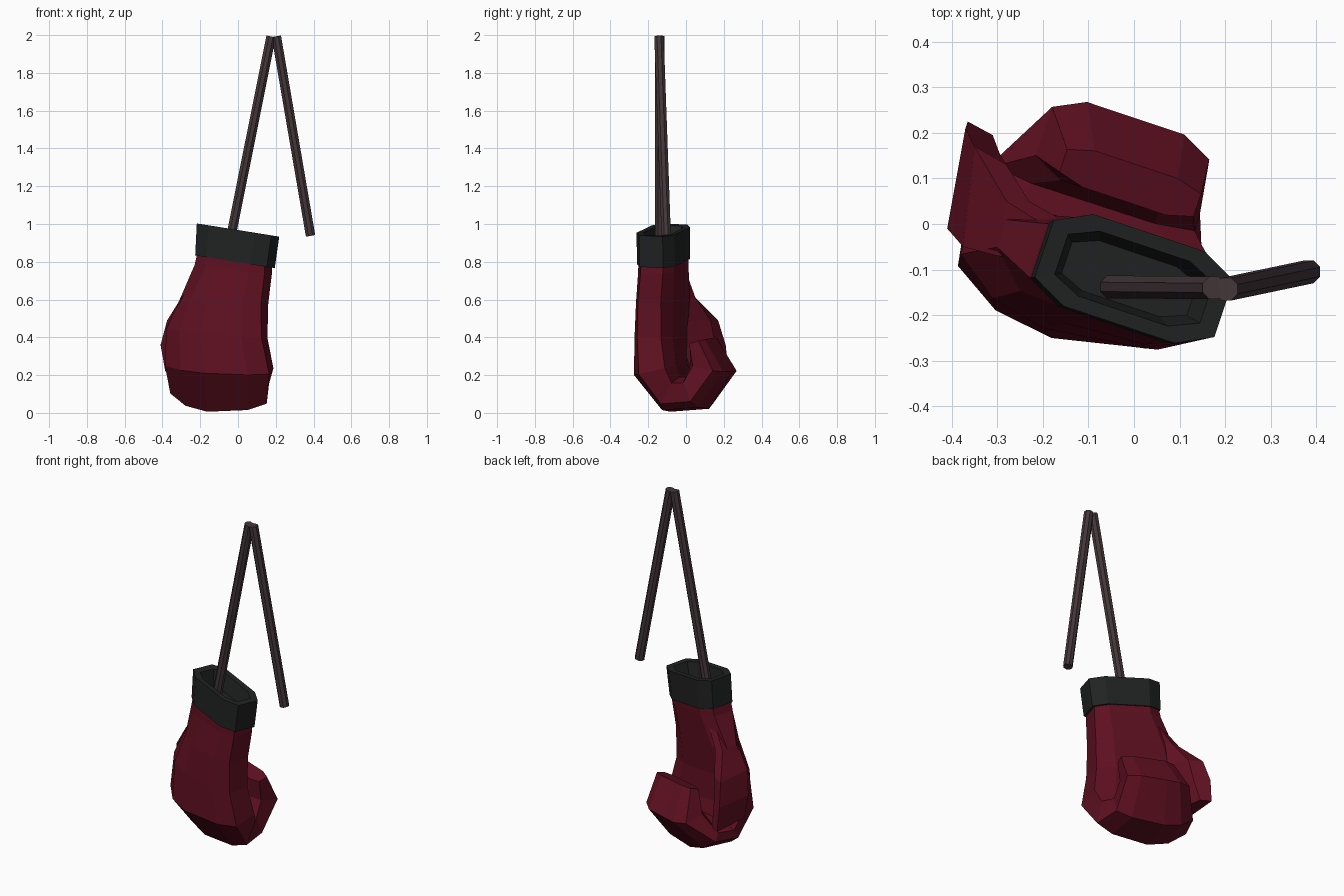
import bpy, bmesh, math
from mathutils import Vector

if "Cube" in bpy.data.objects:
    bpy.data.objects.remove(bpy.data.objects["Cube"])


def material(name, rgb):
    m = bpy.data.materials.new(name)
    m.diffuse_color = (*rgb, 1)
    m.use_nodes = True
    m.node_tree.nodes["Principled BSDF"].inputs["Base Color"].default_value = m.diffuse_color
    return m


RED = material("dark red leather", (0.115, 0.005, 0.015))
BLACK = material("black cuff", (0.015, 0.016, 0.016))
BROWN = material("dark brown cord", (0.058, 0.038, 0.042))

# Unit octagon sections: wide axis, thickness axis
K = 0.62
OCT = [(1, -K), (1, K), (K, 1), (-K, 1), (-1, K), (-1, -K), (-K, -1), (K, -1)]
# Same section with the thumb-side outer edge rounded off
ROUND = OCT[:5] + [(-1, 0.0), (-0.66, -0.74), (-0.2, -1.1), (K, -1)]
OCT9 = OCT[:7] + [(-0.2, -1)] + OCT[7:]


def loft(name, rings, mat):
    bm = bmesh.new()
    rows = [[bm.verts.new(p) for p in r] for r in rings]
    n = len(rows[0])
    for a, b in zip(rows, rows[1:]):
        for i in range(n):
            j = (i + 1) % n
            bm.faces.new((a[i], a[j], b[j], b[i]))
    bm.faces.new(rows[0])
    bm.faces.new(rows[-1])
    bmesh.ops.recalc_face_normals(bm, faces=bm.faces)
    me = bpy.data.meshes.new(name)
    bm.to_mesh(me)
    bm.free()
    me.materials.append(mat)
    ob = bpy.data.objects.new(name, me)
    bpy.context.collection.objects.link(ob)
    return ob


def hand_ring(shape, cx, outer, inner, w, yaw, slope):
    """Section between an outer and an inner (y, z) point."""
    a = math.radians(yaw)
    u = Vector((math.cos(a), math.sin(a), slope))
    dy, dz = (inner[0] - outer[0]) / 2, (inner[1] - outer[1]) / 2
    n = Vector((-dy * math.tan(a), dy, dz))
    c = Vector((cx, (outer[0] + inner[0]) / 2, (outer[1] + inner[1]) / 2))
    return [c + u * (p * w) + n * q for p, q in shape]


# Hand: wrist, back of hand, knuckles, fingers curled back up to the palm
hand = [
    (OCT9, -0.015, (-0.215, 0.84), (-0.025, 0.84), 0.185, -18.5, -0.15),
    (OCT9, -0.025, (-0.215, 0.76), (-0.025, 0.76), 0.195, -18.5, -0.12),
    (ROUND, -0.080, (-0.220, 0.60), (-0.025, 0.60), 0.232, -18.0, -0.08),
    (ROUND, -0.120, (-0.232, 0.42), (-0.030, 0.42), 0.268, -14.0, -0.08),
    (ROUND, -0.105, (-0.248, 0.21), (-0.025, 0.26), 0.285, -9.0, -0.05),
    (ROUND, -0.100, (-0.090, 0.015), (0.000, 0.19), 0.265, -13.0, 0.0),
    (ROUND, -0.080, (0.105, 0.03), (0.045, 0.19), 0.230, -18.0, 0.0),
    (OCT9, -0.025, (0.232, 0.22), (0.060, 0.26), 0.182, -18.5, -0.02),
    (OCT9, -0.008, (0.130, 0.395), (0.050, 0.37), 0.155, -18.5, -0.05),
]
loft("hand", [hand_ring(*r) for r in hand], RED)

# Thumb: tapered wedge growing from the wrist and pointing down
thumb = [
    (0.72, (-0.205, -0.08), (-0.20, 0.00), (-0.16, 0.01), (-0.14, -0.05)),
    (0.61, (-0.30, -0.07), (-0.28, 0.05), (-0.23, 0.05), (-0.17, -0.04)),
    (0.49, (-0.375, -0.05), (-0.35, 0.17), (-0.28, 0.13), (-0.20, -0.04)),
    (0.36, (-0.41, -0.01), (-0.37, 0.21), (-0.295, 0.155), (-0.24, -0.02)),
    (0.22, (-0.385, -0.01), (-0.365, 0.225), (-0.31, 0.195), (-0.28, 0.03)),
]
loft("thumb", [[(x, y, z) for x, y in pts] for z, *pts in thumb], RED)


# Cuff: tilted octagonal band with a hollow top
def cuff_ring(cx, z, w, h):
    a = math.radians(-18.5)
    pts = []
    for p, q in OCT:
        x = p * w * math.cos(a) - q * h * math.sin(a)
        y = p * w * math.sin(a) + q * h * math.cos(a)
        pts.append((cx + x, -0.12 + y, z - 0.16 * x))
    return pts


loft("cuff", [
    cuff_ring(-0.016, 0.80, 0.200, 0.106),
    cuff_ring(0.0, 0.968, 0.208, 0.106),
    cuff_ring(0.0, 0.966, 0.168, 0.075),
    cuff_ring(-0.01, 0.87, 0.145, 0.058),
], BLACK)


# Hanging cord: two straight octagonal lengths meeting at the top
def cord(name, start, end, r=0.027):
    a, b = Vector(start), Vector(end)
    d = (b - a).normalized()
    s = d.cross(Vector((0, 1, 0))).normalized()
    t = d.cross(s)
    ang = [math.tau * (i + 0.5) / 8 for i in range(8)]
    loft(name, [[p + (s * math.cos(k) + t * math.sin(k)) * r for k in ang]
                for p in (a, b)], BROWN)


cord("cord_inner", (-0.05, -0.138, 0.87), (0.175, -0.14, 1.993))
cord("cord_outer", (0.384, -0.105, 0.938), (0.203, -0.143, 1.993))
